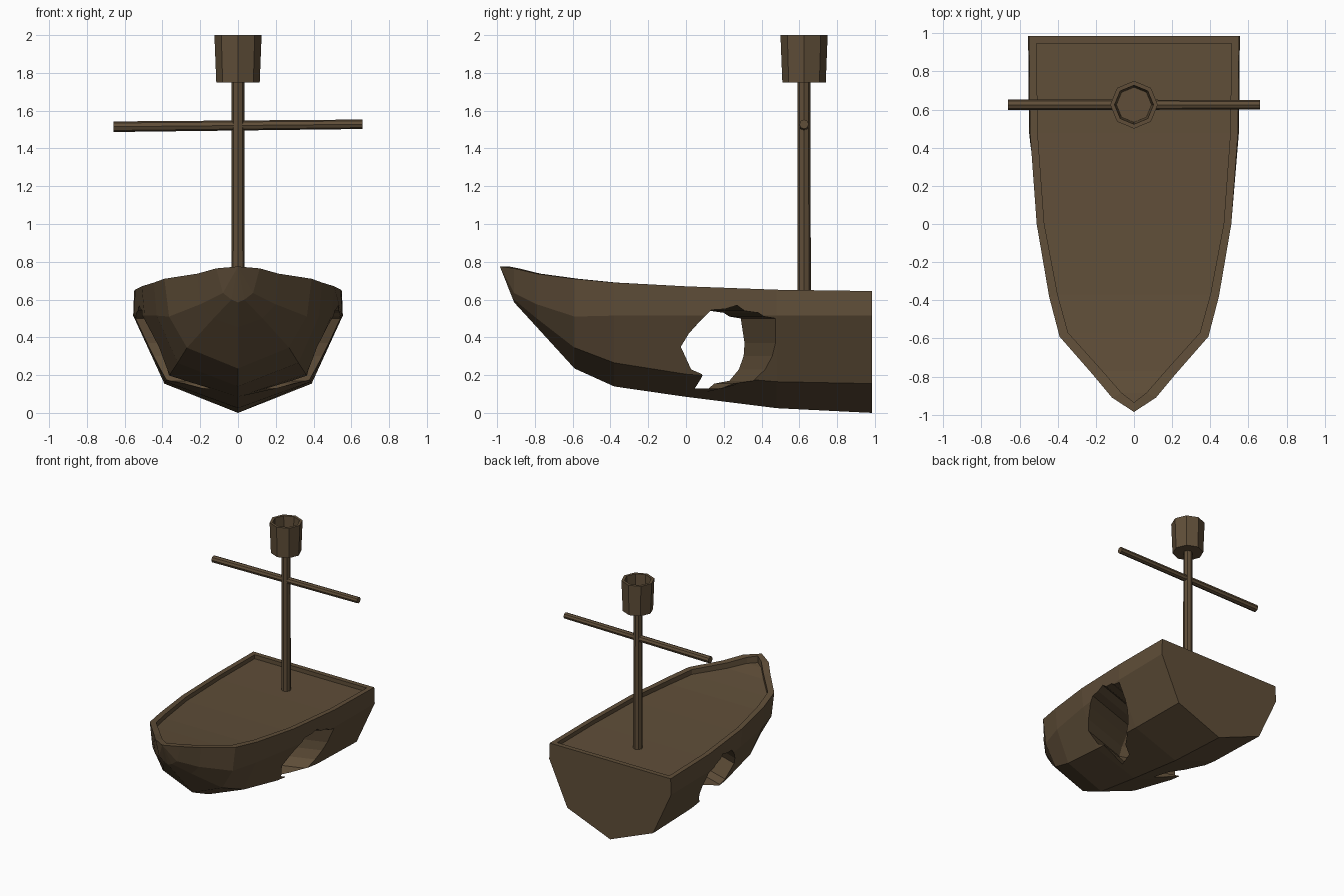
import bpy, bmesh, math
from mathutils import Vector, Matrix

if "Cube" in bpy.data.objects:
    bpy.data.objects.remove(bpy.data.objects["Cube"])

wood = bpy.data.materials.new("dark_wood")
wood.diffuse_color = (0.115, 0.076, 0.040, 1)
wood.use_nodes = True
wood.node_tree.nodes["Principled BSDF"].inputs["Base Color"].default_value = wood.diffuse_color


def finish(bm, name):
    bmesh.ops.remove_doubles(bm, verts=bm.verts, dist=0.0005)
    bmesh.ops.recalc_face_normals(bm, faces=bm.faces)
    me = bpy.data.meshes.new(name)
    bm.to_mesh(me)
    bm.free()
    me.materials.append(wood)
    ob = bpy.data.objects.new(name, me)
    bpy.context.collection.objects.link(ob)
    return ob


def rod(name, a, b, r1, r2, sides=8):
    a, b = Vector(a), Vector(b)
    d = b - a
    bm = bmesh.new()
    m = Matrix.Translation((a + b) / 2) @ d.to_track_quat('Z', 'Y').to_matrix().to_4x4()
    bmesh.ops.create_cone(bm, cap_ends=True, segments=sides, radius1=r1, radius2=r2,
                          depth=d.length, matrix=m)
    return finish(bm, name)


# Hull stations: y, keel z, lower chine (x, z), upper chine (x, z), rim (x, z),
# inner rim (x, y), deck depth
stations = [
    (.985, .000, .39, .155, .555, .515, .55, .645, .51, .945, .033),
    (.48, .025, .385, .165, .55, .515, .545, .652, .505, .48, .033),
    (0, .085, .36, .205, .495, .515, .51, .670, .47, 0, .035),
    (-.38, .140, .32, .265, .43, .515, .445, .690, .40, -.37, .038),
    (-.59, .235, .27, .345, .365, .51, .39, .710, .345, -.57, .04),
    (-.79, .454, .13, .50, .20, .575, .215, .737, .165, -.77, .045),
    (-.91, .585, .035, .60, .08, .635, .115, .765, .065, -.885, .05),
    (-.985, .775, 0, .775, 0, .775, 0, .775, 0, -.935, .055),
]
bm = bmesh.new()
rings = []
for y, kz, lx, lz, ux, uz, rx, rz, ix, iy, dd in stations:
    half = [(ix, iy, rz - dd), (ix, iy, rz), (rx, y, rz), (ux, y, uz), (lx, y, lz)]
    pts = [(-p[0], p[1], p[2]) for p in half] + [(0, y, kz)] + half[::-1]
    rings.append([bm.verts.new(p) for p in pts])
n = len(rings[0])
for a, b in zip(rings, rings[1:]):
    for i in range(n):
        j = (i + 1) % n
        bm.faces.new((a[i], a[j], b[j], b[i]))
s = rings[0]
bm.faces.new(s[2:9])                      # transom
bm.faces.new((s[1], s[2], s[8], s[9]))    # stern rim
bm.faces.new((s[0], s[1], s[9], s[10]))   # stern inner wall
hull = finish(bm, "hull")

# Jagged breach cut through both sides, mirrored about the centre
breach = [(0, .35), (.035, .29), (.07, .23), (.13, .205), (.165, .13), (.29, .13),
          (.32, .155), (.40, .17), (.45, .23), (.475, .30), (.48, .37), (.46, .50),
          (.40, .51), (.37, .53), (.30, .54), (.26, .57), (.20, .55), (.13, .545),
          (.08, .49), (.03, .42)]
bm = bmesh.new()
loops = []
for x in (-.8, 0, .8):
    shift = -.17 + .34 * abs(x)
    loops.append([bm.verts.new((x, y + shift, z)) for y, z in breach])
k = len(breach)
for a, b in zip(loops, loops[1:]):
    for i in range(k):
        j = (i + 1) % k
        bm.faces.new((a[i], a[j], b[j], b[i]))
bm.faces.new(loops[0])
bm.faces.new(loops[-1])
cutter = finish(bm, "breach_cutter")
cutter.hide_render = True
mod = hull.modifiers.new("breach", 'BOOLEAN')
mod.operation = 'DIFFERENCE'
mod.solver = 'EXACT'
mod.object = cutter
bpy.context.view_layer.objects.active = hull
bpy.ops.object.modifier_apply(modifier=mod.name)
bpy.data.objects.remove(cutter)

# Mast and yard
rod("mast", (0, .625, .60), (0, .625, 1.78), .036, .034)
rod("yard", (-.66, .625, 1.515), (.66, .625, 1.528), .028, .025)

# Lookout basket: octagonal lathe, hollow at the top
bm = bmesh.new()
profile = [(.115, 1.75), (.125, 2.0), (.102, 2.0), (.092, 1.79)]
rings = []
for r, z in profile:
    rings.append([bm.verts.new((r * math.cos(i * math.pi / 4), .625 + r * math.sin(i * math.pi / 4), z))
                  for i in range(8)])
for a, b in zip(rings, rings[1:]):
    for i in range(8):
        j = (i + 1) % 8
        bm.faces.new((a[i], a[j], b[j], b[i]))
bm.faces.new(rings[0])
bm.faces.new(rings[-1])
finish(bm, "lookout_basket")
